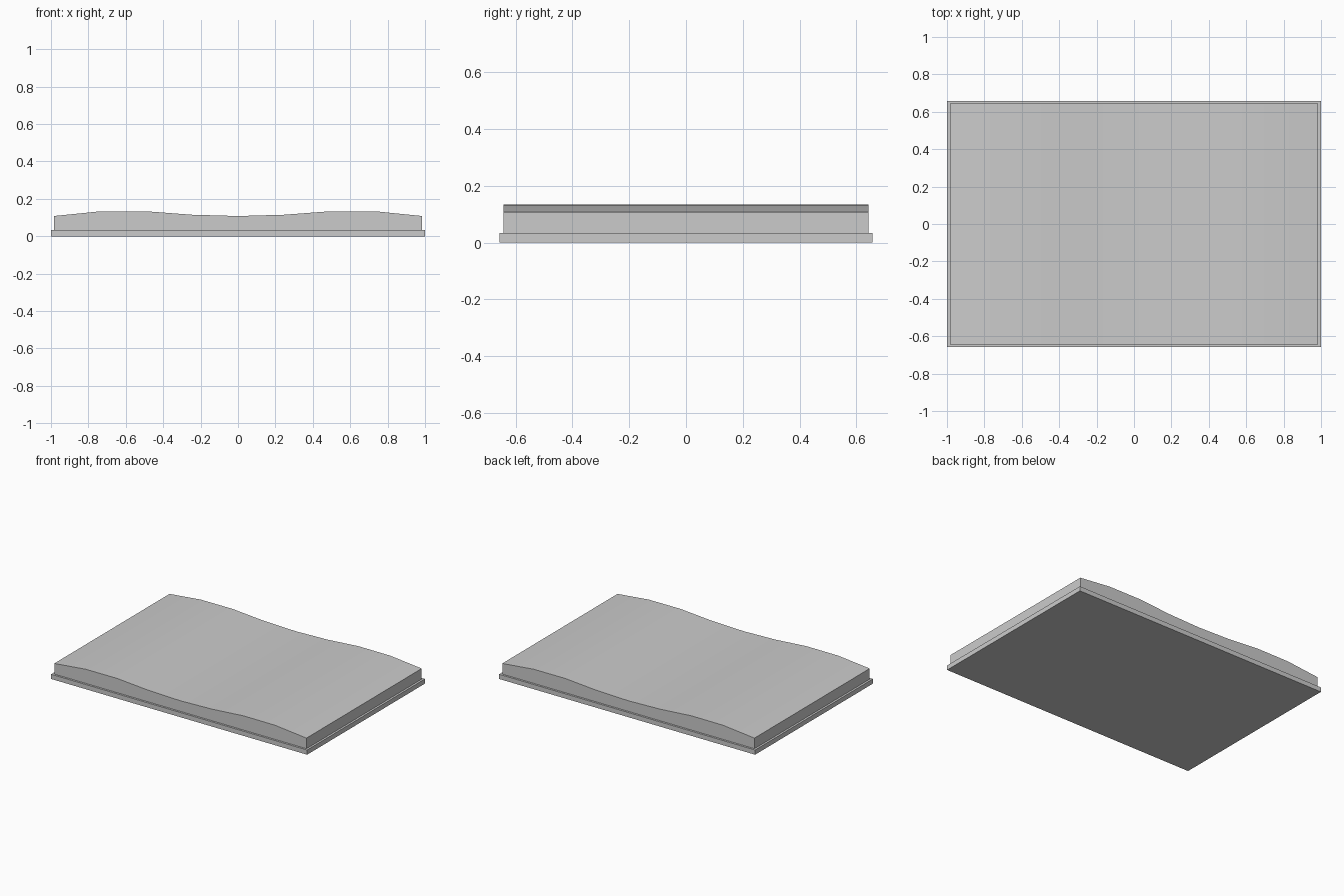
import bpy, bmesh

if "Cube" in bpy.data.objects:
    bpy.data.objects.remove(bpy.data.objects["Cube"])


def extrude_profile(name, profile, half_y):
    """Solid made by sweeping an x-z outline along y."""
    bm = bmesh.new()
    face = bm.faces.new([bm.verts.new((x, -half_y, z)) for x, z in profile])
    out = bmesh.ops.extrude_face_region(bm, geom=[face])
    verts = [g for g in out["geom"] if isinstance(g, bmesh.types.BMVert)]
    bmesh.ops.translate(bm, vec=(0, 2 * half_y, 0), verts=verts)
    bmesh.ops.recalc_face_normals(bm, faces=bm.faces)
    mesh = bpy.data.meshes.new(name)
    bm.to_mesh(mesh)
    bm.free()
    obj = bpy.data.objects.new(name, mesh)
    bpy.context.collection.objects.link(obj)
    return obj


COVER_TOP = 0.033

# Flat open cover
extrude_profile("book_cover",
                [(-1, 0), (1, 0), (1, COVER_TOP), (-1, COVER_TOP)], 0.657)

# Page block: gently arched on each side of the central gutter
heights = [0.108, 0.133, 0.1335, 0.115, 0.108]   # outer edge to gutter
heights += heights[-2::-1]
half_x = 0.985
top = [(half_x - i * half_x / 4, z) for i, z in enumerate(heights)]
pages = extrude_profile("page_block",
                        [(-half_x, COVER_TOP), (half_x, COVER_TOP)] + top, 0.643)

# Soft page surface with crisp block edges
bpy.context.view_layer.objects.active = pages
pages.select_set(True)
bpy.ops.object.shade_smooth_by_angle(angle=0.6)
